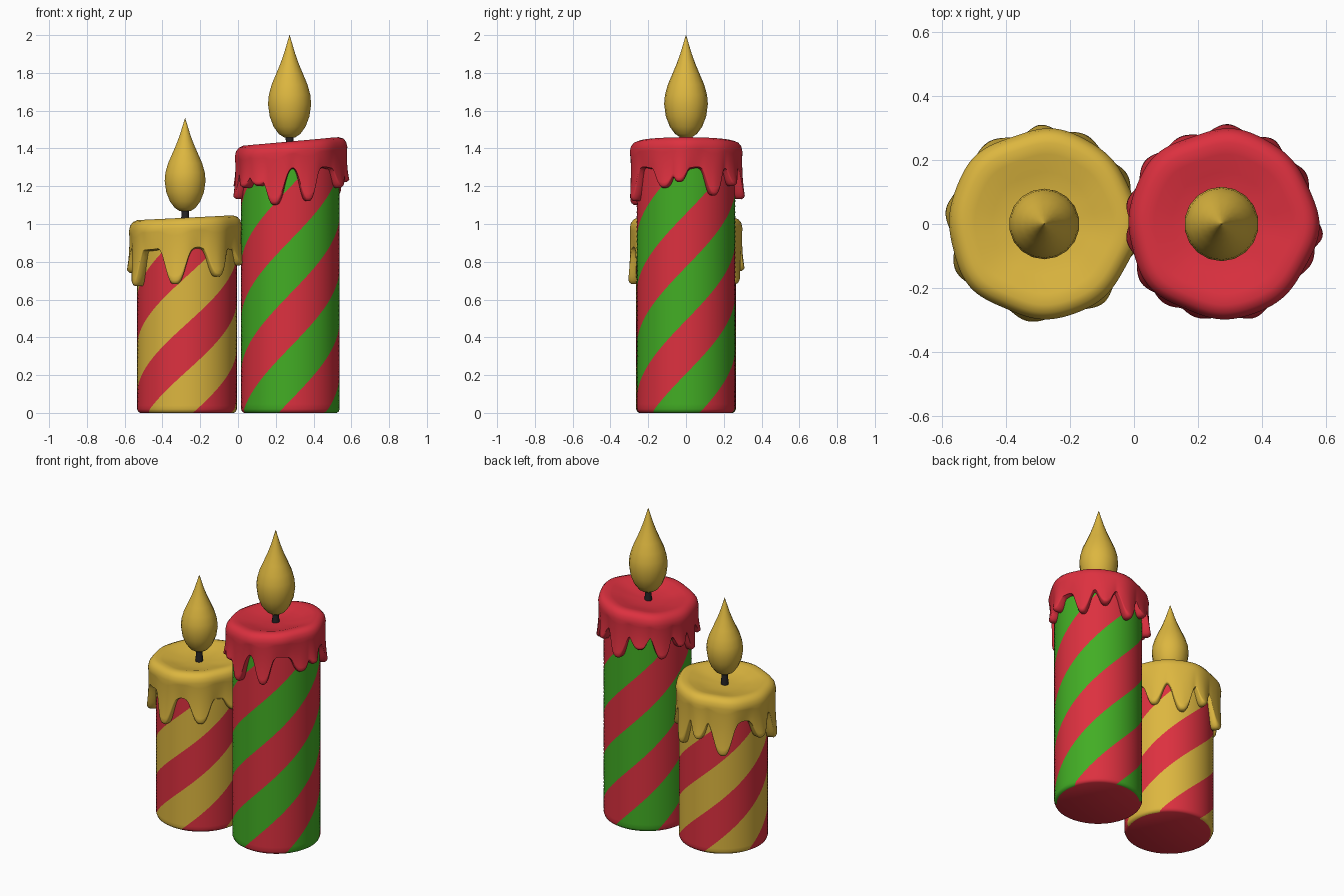
import bpy, bmesh, math

if "Cube" in bpy.data.objects:
    bpy.data.objects.remove(bpy.data.objects["Cube"])

def material(name, rgb):
    m = bpy.data.materials.new(name)
    m.diffuse_color = (*rgb, 1)
    m.use_nodes = True
    m.node_tree.nodes["Principled BSDF"].inputs["Base Color"].default_value = m.diffuse_color
    return m

YELLOW = material("golden_yellow", (0.72, 0.47, 0.05))
RED = material("warm_red", (0.72, 0.03, 0.05))
GREEN = material("bright_green", (0.055, 0.42, 0.018))
BLACK = material("wick_black", (0.02, 0.018, 0.02))


def polar(cx, r, a, z):
    """Angle 0 faces the front (-y), 90 degrees is +x."""
    return (cx + r * math.sin(a), -r * math.cos(a), z)


def skin(name, rings, mats, pick=lambda i: 0, sharp=50):
    """Skin a stack of rings into a closed, smooth-shaded object."""
    bm = bmesh.new()
    rows = [[bm.verts.new(p) for p in ring] for ring in rings]
    n = len(rows[0])
    for lo, hi in zip(rows, rows[1:]):
        for i in range(n):
            k = (i + 1) % n
            bm.faces.new((lo[i], lo[k], hi[k], hi[i])).material_index = pick(i)
    bm.faces.new(rows[0])
    bm.faces.new(rows[-1])
    bmesh.ops.recalc_face_normals(bm, faces=bm.faces)
    me = bpy.data.meshes.new(name)
    bm.to_mesh(me)
    bm.free()
    for m in mats:
        me.materials.append(m)
    me.shade_smooth()
    me.set_sharp_from_angle(angle=math.radians(sharp))
    ob = bpy.data.objects.new(name, me)
    bpy.context.collection.objects.link(ob)
    return ob


def lathe(name, cx, profile, mat, sides):
    skin(name, [[polar(cx, r, 2 * math.pi * i / sides, z) for i in range(sides)]
                for r, z in profile], [mat])


def striped_body(name, cx, radius, height, mats, start, rise):
    """Cylinder whose columns follow a helix; every 12 columns swap colour."""
    cols, steps = 72, 50
    profile = [(radius - 0.016, 0), (radius - 0.005, 0.007), (radius, 0.02)]
    profile += [(radius, 0.02 + (height - 0.02) * j / steps) for j in range(1, steps + 1)]
    rings = [[polar(cx, r, math.radians(start) + 2 * math.pi * i / cols + z / rise, z)
              for i in range(cols)] for r, z in profile]
    skin(name, rings, mats, lambda i: (i // 12) % 2)


def wax_cap(name, cx, mat, top, tilt, hem, drips):
    """Melted wax: dished top, rounded rim and a skirt with hanging drips."""
    cols = 200
    dish = [(0.03, -0.035), (0.09, -0.034), (0.16, -0.021), (0.215, -0.005),
            (0.25, 0.0), (0.274, -0.009), (0.289, -0.028), (0.295, -0.055)]
    columns = []
    for c in range(cols):
        a = 360 * c / cols
        ar = math.radians(a)
        low, bulge = hem + 0.015 * math.sin(3 * ar + 1), 0
        for angle, tip, width in drips:
            d = abs((a - angle + 180) % 360 - 180) / width
            s = math.exp(-d ** 3)
            low = min(low, hem - (hem - tip) * s)
            bulge = max(bulge, math.exp(-d ** 2))
        wob = 0.004 * math.sin(5 * ar) + 0.003 * math.sin(8 * ar + 2)
        col = [polar(cx, r + wob * r / 0.3, ar, top + z + tilt * r * math.sin(ar))
               for r, z in dish]
        z0 = top - 0.055 + tilt * 0.295 * math.sin(ar)
        r = 0.295
        for t in (0.12, 0.25, 0.38, 0.5, 0.62, 0.74, 0.85, 0.93):
            r = 0.295 + wob - 0.012 * t + 0.028 * bulge * t * t
            col.append(polar(cx, r, ar, z0 + (low - z0) * t))
        for dr, dz in ((0.006, 0.008), (0.016, 0.001)):
            col.append(polar(cx, r - dr, ar, low + dz))
        col.append(polar(cx, 0.252, ar, low + 0.002))
        col.append(polar(cx, 0.2, ar, hem))
        columns.append(col)
    skin(name, [list(ring) for ring in zip(*columns)], [mat], sharp=75)


def wick_and_flame(side, cx, wick_low, low, high, radius):
    lathe(side + "_wick", cx, [(0.024, wick_low), (0.02, low - 0.02), (0.021, low + 0.03)], BLACK, 12)
    shape = [(0.004, 0), (0.27, 0.008), (0.5, 0.04), (0.74, 0.11), (0.92, 0.21),
             (1, 0.33), (0.96, 0.42), (0.83, 0.52), (0.63, 0.62), (0.43, 0.72),
             (0.26, 0.82), (0.12, 0.92), (0.008, 1)]
    lathe(side + "_flame", cx, [(r * radius, low + (high - low) * t) for r, t in shape], YELLOW, 18)


# Short yellow and red candle on the left
striped_body("left_candle", -0.27, 0.264, 0.98, [RED, YELLOW], 7, 0.24)
wax_cap("left_wax_cap", -0.283, YELLOW, 1.033, 0.05, 0.87,
        [(-63, 0.67, 11), (-10, 0.68, 13), (37, 0.72, 12), (80, 0.78, 12), (120, 0.73, 11),
         (154, 0.68, 12), (182, 0.75, 9), (212, 0.66, 13), (262, 0.74, 12)])
wick_and_flame("left", -0.28, 0.98, 1.065, 1.56, 0.11)

# Tall red and green candle on the right
striped_body("right_candle", 0.277, 0.261, 1.36, [RED, GREEN], -14, 0.27)
wax_cap("right_wax_cap", 0.277, RED, 1.437, 0.09, 1.295,
        [(-17, 1.10, 12), (19, 1.12, 10), (66, 1.19, 11), (83, 1.22, 8), (121, 1.15, 10),
         (149, 1.20, 9), (178, 1.13, 11), (205, 1.20, 11), (232, 1.14, 11),
         (257, 1.19, 10), (280, 1.13, 10), (305, 1.19, 12), (325, 1.20, 12)])
wick_and_flame("right", 0.273, 1.38, 1.455, 2.0, 0.116)
